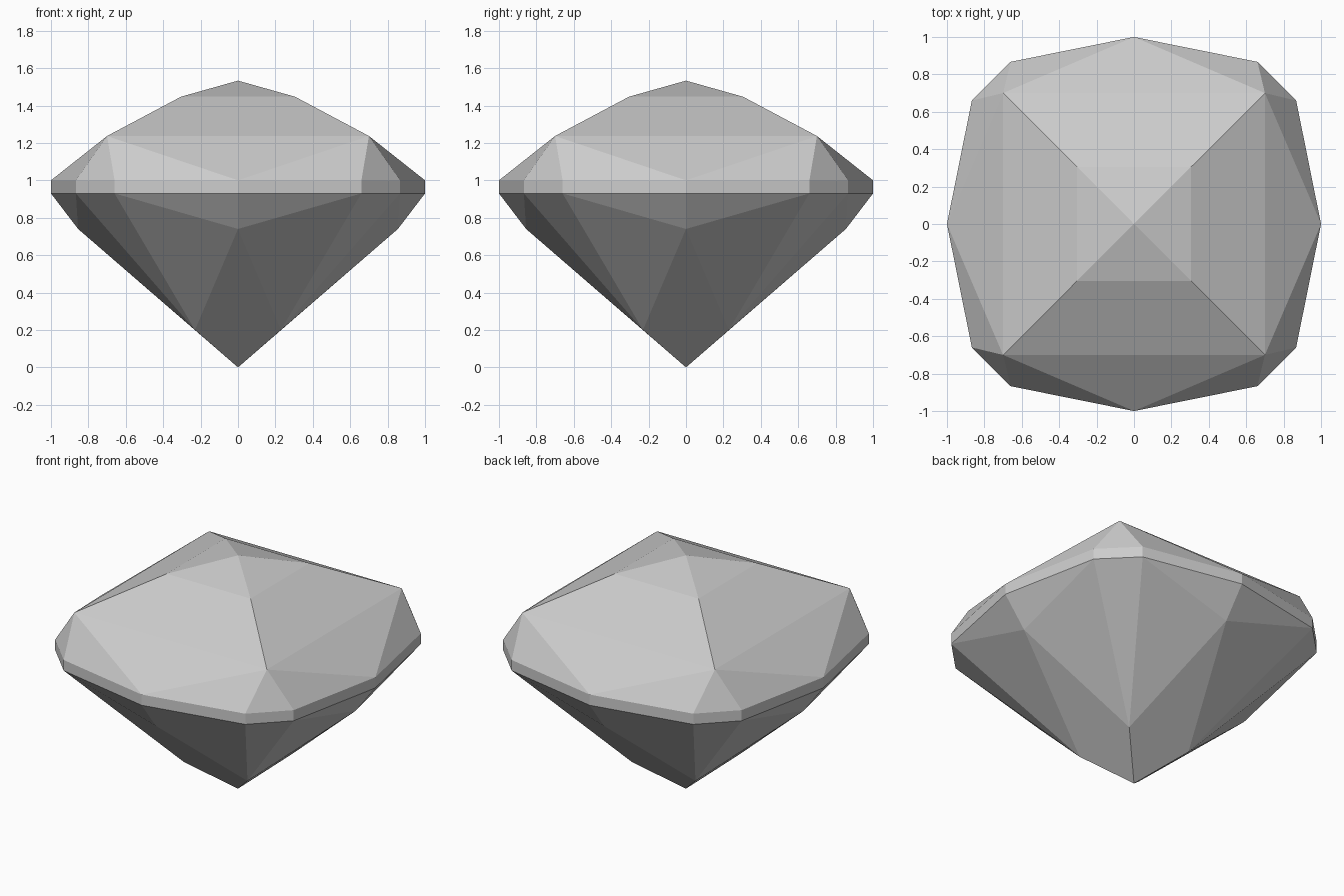
import bpy, bmesh
from mathutils import Matrix, Vector
from math import pi

cube = bpy.data.objects.get("Cube")
if cube:
    bpy.data.objects.remove(cube)

# Single stone colour
stone = bpy.data.materials.new("grey_stone")
stone.use_nodes = True
GREY = (0.6, 0.6, 0.6, 1)
stone.diffuse_color = GREY
stone.node_tree.nodes["Principled BSDF"].inputs["Base Color"].default_value = GREY

TOP, BOTTOM = 1.0, 0.93  # girdle heights


def mirror(p):
    return (-p[0], p[1], p[2])


# Key points of the front quarter; the right-hand ones are mirrored for the left
peak, tip = (0, 0, 1.533), (0, 0, 0)
table = (0.305, -0.305, 1.447)
shoulder = (0.7, -0.7, 1.237)
keel_mid = (0, -0.855, 0.74)
keel_corner = (0.23, -0.23, 0.2)


def girdle(z):
    """Front point, right corner point and the next corner point."""
    return (0, -1, z), (0.66, -0.867, z), (0.867, -0.66, z)


front, corner, side = girdle(TOP)
low_front, low_corner, low_side = girdle(BOTTOM)

# Facets on the centre line, then the corner ones
facets = [
    [peak, mirror(table), table],
    [mirror(table), mirror(shoulder), shoulder, table],
    [mirror(shoulder), front, shoulder],
    [keel_mid, mirror(keel_corner), tip, keel_corner],
    [shoulder, corner, side],
    [corner, low_corner, low_side, side],
    [low_corner, keel_corner, low_side],
]

# Paired facets either side of the centre line
for facet in (
    [shoulder, front, corner],
    [front, low_front, low_corner, corner],
    [low_front, keel_mid, low_corner],
    [low_corner, keel_mid, keel_corner],
):
    facets += [facet, [mirror(p) for p in reversed(facet)]]

# Turn the quarter four times and weld the seams
bm = bmesh.new()
for turn in range(4):
    spin = Matrix.Rotation(turn * pi / 2, 3, "Z")
    for facet in facets:
        bm.faces.new([bm.verts.new(spin @ Vector(p)) for p in facet])
bmesh.ops.remove_doubles(bm, verts=bm.verts, dist=0.001)
bmesh.ops.recalc_face_normals(bm, faces=bm.faces)

mesh = bpy.data.meshes.new("cut_gem")
bm.to_mesh(mesh)
bm.free()
mesh.materials.append(stone)
gem = bpy.data.objects.new("cut_gem", mesh)
bpy.context.collection.objects.link(gem)
